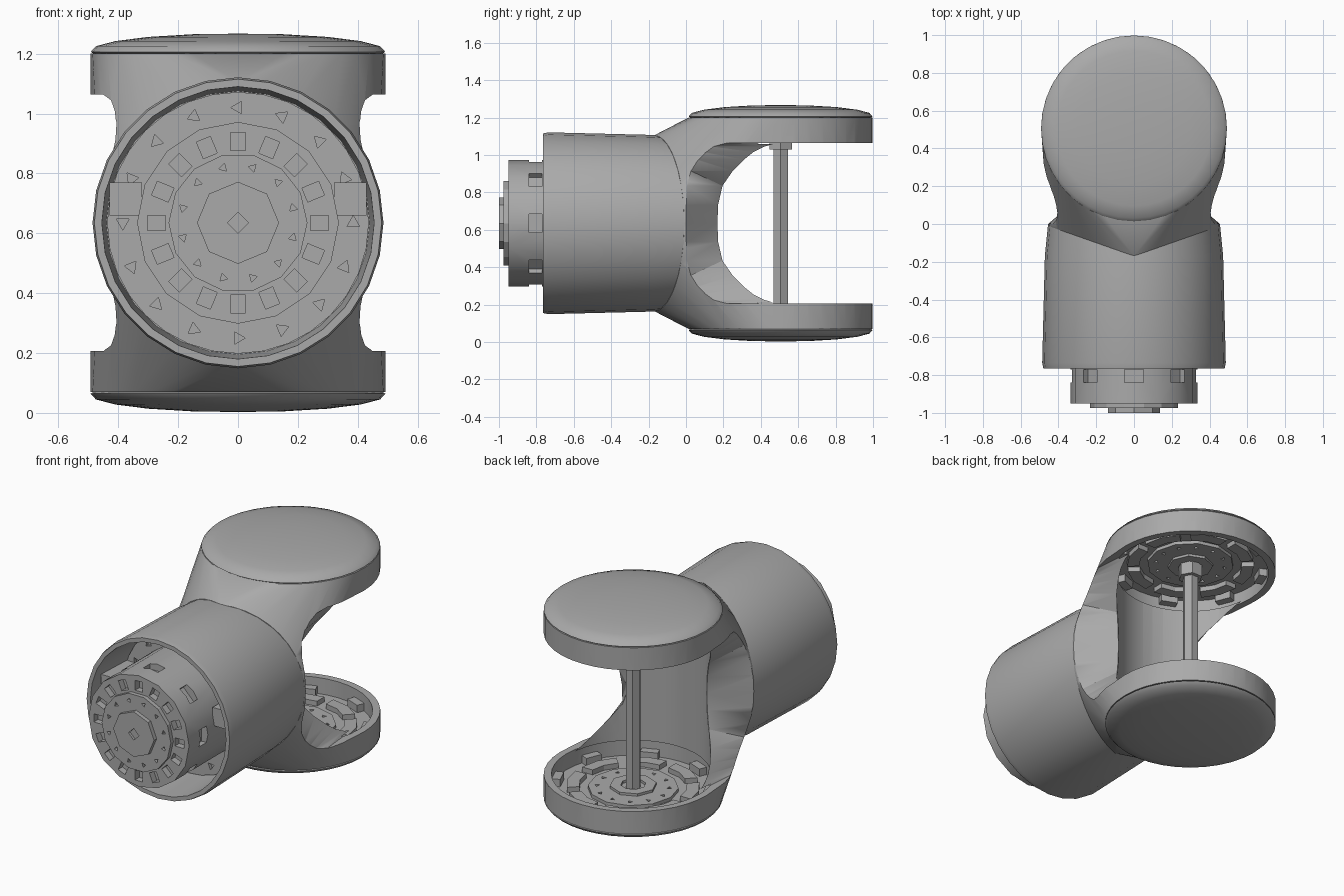
import bpy, bmesh
from math import sin, cos, pi, radians, sqrt
from mathutils import Matrix

if "Cube" in bpy.data.objects:
    bpy.data.objects.remove(bpy.data.objects["Cube"])

grey = bpy.data.materials.new("plain_grey")
grey.use_nodes = True
COLOUR = (0.4, 0.4, 0.4, 1)
grey.diffuse_color = COLOUR
grey.node_tree.nodes["Principled BSDF"].inputs["Base Color"].default_value = COLOUR

MID = 0.635          # height of the barrel axis
PIN_Y = 0.506        # fork pin position
FORK_R = 0.492
BORE_R = 0.425
TO_FRONT = Matrix.Translation((0, 0, MID)) @ Matrix.Rotation(pi / 2, 4, 'X')
TO_PIN = Matrix.Translation((0, PIN_Y, 0))
MIRROR = Matrix.Translation((0, 0, 2 * MID)) @ Matrix.Scale(-1, 4, (0, 0, 1))


def finish(name, bm, matrix=Matrix()):
    bmesh.ops.transform(bm, matrix=matrix, verts=bm.verts)
    bmesh.ops.recalc_face_normals(bm, faces=bm.faces)
    mesh = bpy.data.meshes.new(name)
    bm.to_mesh(mesh)
    bm.free()
    mesh.materials.append(grey)
    obj = bpy.data.objects.new(name, mesh)
    bpy.context.collection.objects.link(obj)
    return obj


def shade(obj, angle=30):
    obj.data.shade_smooth()
    obj.data.set_sharp_from_angle(angle=radians(angle))
    return obj


def lathe(name, profile, sides, matrix):
    """Turn a (radius, height) profile around local z."""
    bm = bmesh.new()
    rings = [[bm.verts.new((r * cos(2 * pi * i / sides), r * sin(2 * pi * i / sides), h))
              for i in range(sides)] if r else [bm.verts.new((0, 0, h))] for r, h in profile]
    for a, b in zip(rings, rings[1:]):
        for i in range(sides):
            j = (i + 1) % sides
            quad = [a[i % len(a)], a[j % len(a)], b[j % len(b)], b[i % len(b)]]
            bm.faces.new(list(dict.fromkeys(quad)))
    bmesh.ops.remove_doubles(bm, verts=bm.verts, dist=1e-5)
    return finish(name, bm, matrix)


def disc(name, radius, low, high, sides, matrix):
    return lathe(name, [(0, low), (radius, low), (radius, high), (0, high)], sides, matrix)


def tube(name, inner, outer, low, high, sides, matrix):
    return lathe(name, [(inner, low), (outer, low), (outer, high), (inner, high), (inner, low)],
                 sides, matrix)


def ring_of(name, count, radius, matrix, height, size=None, pit=0.02, phase=0.0):
    """Circle of boxes (size given) or three-sided pits."""
    bm = bmesh.new()
    for i in range(count):
        turn = Matrix.Rotation(2 * pi * (i + phase) / count, 4, 'Z')
        place = turn @ Matrix.Translation((radius, 0, height))
        if size:
            bmesh.ops.create_cube(bm, size=1, matrix=place @ Matrix.Diagonal((*size, 1)))
        else:
            bmesh.ops.create_cone(bm, cap_ends=True, segments=3, radius1=pit, radius2=pit,
                                  depth=0.04, matrix=place)
    return finish(name, bm, matrix)


def cut(obj, *cutters):
    for c in cutters:
        mod = obj.modifiers.new("cut", 'BOOLEAN')
        mod.operation, mod.solver, mod.object = 'DIFFERENCE', 'EXACT', c
    graph = bpy.context.evaluated_depsgraph_get()
    mesh = bpy.data.meshes.new_from_object(obj.evaluated_get(graph))
    obj.modifiers.clear()
    obj.data = mesh
    for c in cutters:
        bpy.data.objects.remove(c)
    return obj


# Barrel with a deep recessed front
shade(lathe("barrel", [(0, 0), (.455, 0), (.472, .17), (.486, .735), (.48, .765), (.455, .765),
                       (.44, .44), (0, .44)], 28, TO_FRONT))

# Fork body: barrel end blended into an upright drum
bm = bmesh.new()
N = 40
for i in range(N):
    c, s = cos(2 * pi * i / N), sin(2 * pi * i / N)
    bm.verts.new((.455 * c, -.17 + .16 * abs(c), MID + .47 * s))
    bm.verts.new((.453 * c, 0, MID + .47 * s))
    for z in (.07, 1.2):
        bm.verts.new((FORK_R * c, PIN_Y + FORK_R * s, z))
bmesh.ops.convex_hull(bm, input=bm.verts)
body = finish("fork_body", bm)

# Scoop that opens the sides and narrows the waist:
# (height from axis, outer x, outer y, inner y, waist x)
half = [(0, .455, 0, .168, .48), (.1, .45, 0, .172, .475), (.2, .425, .005, .195, .45),
        (.28, .41, .025, .25, .425), (.34, .41, .05, .31, .42), (.38, .415, .085, .36, .425),
        (.41, .425, .135, .42, .445), (.428, .45, .2, .48, .48)]
rows = [(-t, *rest) for t, *rest in reversed(half)] + half[1:]
bm = bmesh.new()
loops = []
for t, xo, yo, yi, waist in rows:
    xi = sqrt(BORE_R ** 2 - (PIN_Y - yi) ** 2) + .001
    side = [(xi, yi), (xo, yo), (waist, -.1), (1, -.1), (1, 1.3)]
    outline = side + [(-x, y) for x, y in reversed(side)]
    loops.append([bm.verts.new((x, y, MID + t)) for x, y in outline])
for a, b in zip(loops, loops[1:]):
    for i in range(len(a)):
        j = (i + 1) % len(a)
        bm.faces.new((a[i], a[j], b[j], b[i]))
for end in (loops[0], loops[-1]):
    bm.faces.new(end)
bmesh.ops.triangulate(bm, faces=bm.faces)
scoop = finish("scoop_cutter", bm)
bore = disc("bore_cutter", BORE_R, .15, 2 * MID - .15, 40, TO_PIN)
recesses = [disc("recess_cutter", .45, .11, .212, 40, TO_PIN),
            disc("recess_cutter", .45, 2 * MID - .212, 2 * MID - .13, 40, TO_PIN)]
shade(cut(body, scoop, bore, *recesses), 35)

# Parts repeated at the bottom and top of the fork, on floors of given depth
for level, flip, base in (("bottom", Matrix(), .11), ("top", MIRROR, .13)):
    m = flip @ TO_PIN
    shade(lathe(level + "_cap", [(0, .075), (.475, .075), (.492, .064), (.475, .045),
                                 (.41, .028), (.3, .014), (.15, .005), (0, .003)], 36, m), 50)
    # Broken raised ring
    ring = tube(level + "_raised_ring", .3, .37, base - .01, base + .03, 16, m)
    cut(ring, ring_of("gap_cutter", 8, .335, m, base + .01, (.12, .06, .1)))
    # Perforated plate and pin seat
    plate = disc(level + "_plate", .25, base - .01, base + .02, 12, m)
    cut(plate, ring_of("pit_cutter", 12, .2, m, base + .02, pit=.016))
    tube(level + "_pin_seat", .07, .13, base + .01, base + .035, 8, m)
    ring_of(level + "_wall_tabs", 8, .425, m, base + .02, (.05, .1, .05), phase=.5)

# Upright pin and its upper collar
disc("pin", .045, .1, 1.1, 6, TO_PIN)
disc("pin_collar", .07, 1.03, 1.15, 6, TO_PIN)

# Recess floor with pits
floor = tube("recess_floor", .3, .437, .43, .47, 32, TO_FRONT)
cut(floor, ring_of("pit_cutter", 16, .385, TO_FRONT, .47, pit=.024))

# Side keys in the recess
for name, x in (("left_key", .375), ("right_key", -.375)):
    bm = bmesh.new()
    bmesh.ops.create_cube(bm, size=1, matrix=Matrix.Translation((x, -.58, .715))
                          @ Matrix.Diagonal((.11, .24, .11, 1)))
    finish(name, bm)

# Connector plug with side windows and face sockets
plug = disc("connector_plug", .337, .43, .95, 16, TO_FRONT)
cut(plug, ring_of("window_cutter", 8, .33, TO_FRONT, .805, (.07, .1, .07)),
    ring_of("socket_cutter", 16, .272, TO_FRONT, .95, (.06, .05, .08)))
shade(plug, 25)

# Stepped front face
face = disc("connector_face", .232, .94, .975, 14, TO_FRONT)
cut(face, ring_of("pit_cutter", 12, .19, TO_FRONT, .975, pit=.015, phase=.5))
hub = disc("connector_hub", .137, .97, 1.0, 8, TO_FRONT)
cut(hub, disc("hub_hole_cutter", .035, .985, 1.1, 4, TO_FRONT))
